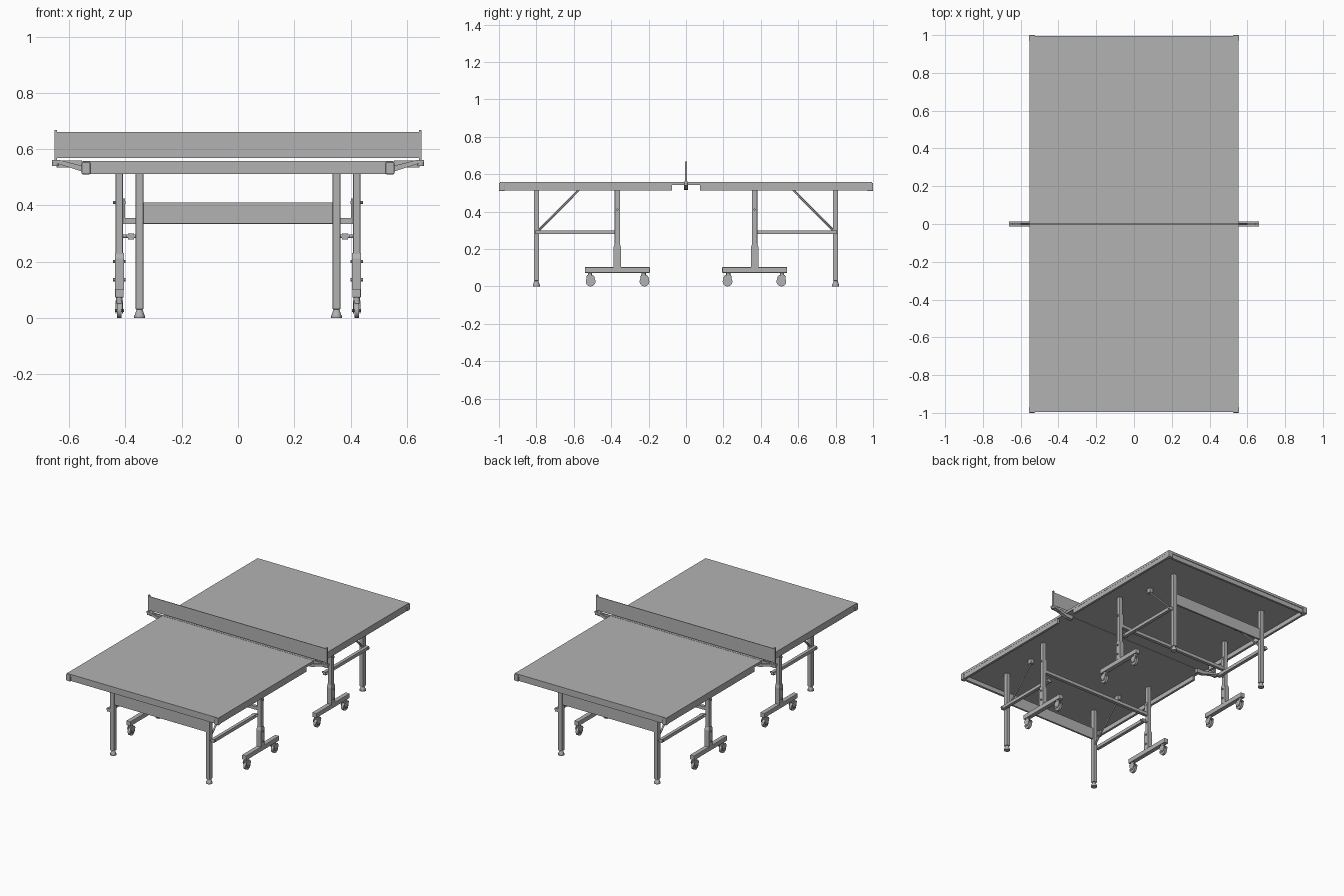
import bpy, bmesh
from math import pi
from mathutils import Vector, Matrix

cube = bpy.data.objects.get("Cube")
if cube:
    bpy.data.objects.remove(cube, do_unlink=True)

grey = bpy.data.materials.new("plain_grey")
grey.use_nodes = True
grey.diffuse_color = (0.45, 0.45, 0.45, 1)
grey.node_tree.nodes["Principled BSDF"].inputs["Base Color"].default_value = grey.diffuse_color


def finish(name, bm, mirror, smooth=False, bevel=0):
    """Turn a bmesh into an object mirrored over the given axes."""
    bmesh.ops.recalc_face_normals(bm, faces=bm.faces)
    mesh = bpy.data.meshes.new(name)
    bm.to_mesh(mesh)
    bm.free()
    mesh.materials.append(grey)
    obj = bpy.data.objects.new(name, mesh)
    bpy.context.collection.objects.link(obj)
    if smooth:
        bpy.ops.object.select_all(action="DESELECT")
        obj.select_set(True)
        bpy.context.view_layer.objects.active = obj
        bpy.ops.object.shade_smooth_by_angle(angle=pi / 5)
    if bevel:
        mod = obj.modifiers.new("bevel", "BEVEL")
        mod.width, mod.segments = bevel, 2
    if mirror:
        mod = obj.modifiers.new("mirror", "MIRROR")
        mod.use_axis = ("x" in mirror, "y" in mirror, False)
        mod.use_mirror_merge = False
    return obj


def box(name, x, y, z, mirror="xy", bevel=0):
    bm = bmesh.new()
    bmesh.ops.create_cube(bm, size=1)
    for v in bm.verts:
        v.co = [lo + (hi - lo) * (c + 0.5) for c, (lo, hi) in zip(v.co, (x, y, z))]
    return finish(name, bm, mirror, bevel=bevel)


def rod(name, start, end, r1, r2=None, sides=16, mirror="xy"):
    a, b = Vector(start), Vector(end)
    turn = (b - a).to_track_quat("Z", "Y").to_matrix().to_4x4()
    bm = bmesh.new()
    bmesh.ops.create_cone(bm, cap_ends=True, segments=sides, radius1=r1,
                          radius2=r1 if r2 is None else r2, depth=(b - a).length,
                          matrix=Matrix.Translation((a + b) / 2) @ turn)
    return finish(name, bm, mirror, smooth=True)


def extrude(name, points, axis, lo, hi, mirror="xy"):
    """Extrude a flat outline along x or y."""
    bm = bmesh.new()
    place = lambda p, t: (t, p[0], p[1]) if axis == "x" else (p[0], t, p[1])
    face = bm.faces.new([bm.verts.new(place(p, lo)) for p in points])
    new = bmesh.ops.extrude_face_region(bm, geom=[face])["geom"]
    shift = Vector(place((0, 0), hi - lo))
    bmesh.ops.translate(bm, vec=shift, verts=[g for g in new if isinstance(g, bmesh.types.BMVert)])
    return finish(name, bm, mirror)


# Playing surface, two halves with a rim below
box("table_top", (-0.553, 0.553), (-0.994, -0.001), (0.541, 0.557), "y")
box("end_rim", (-0.54, 0.54), (-0.99, -0.975), (0.512, 0.541), "y")
box("side_rim", (0.537, 0.552), (-0.99, -0.075), (0.512, 0.541))
box("corner_guard", (0.525, 0.556), (-1.0, -0.97), (0.51, 0.554), bevel=0.004)

# End legs with adjustable feet and a panel between them
box("end_leg", (0.336, 0.364), (-0.814, -0.785), (0.03, 0.541), bevel=0.003)
rod("foot_cone", (0.35, -0.8, 0.008), (0.35, -0.8, 0.032), 0.018, 0.01)
rod("foot_pad", (0.35, -0.8, 0), (0.35, -0.8, 0.009), 0.019)
box("end_panel", (-0.337, 0.337), (-0.806, -0.794), (0.335, 0.41), "y")

# Wheeled legs with a lower sleeve
box("wheel_leg", (0.409, 0.435), (-0.381, -0.352), (0.1, 0.541), bevel=0.003)
extrude("leg_sleeve", [(-0.388, 0.1), (-0.348, 0.1), (-0.348, 0.21), (-0.354, 0.23),
                       (-0.38, 0.23), (-0.388, 0.21)], "x", 0.406, 0.438)
box("caster_beam", (0.407, 0.437), (-0.54, -0.193), (0.072, 0.103), bevel=0.003)
box("cross_bar", (-0.41, 0.41), (-0.377, -0.356), (0.334, 0.355), "y")
box("hinge_plate", (0.402, 0.41), (-0.377, -0.356), (0.334, 0.425))
for height in (0.135, 0.2, 0.41):
    rod("leg_bolt", (0.4, -0.367, height), (0.444, -0.367, height), 0.006, sides=8)

# Casters
for y in (-0.51, -0.222):
    rod("caster_wheel", (0.414, y, 0.026), (0.43, y, 0.026), 0.026, sides=24)
    rod("caster_axle", (0.406, y, 0.026), (0.438, y, 0.026), 0.006, sides=8)
    rod("caster_stem", (0.422, y - 0.004, 0.05), (0.422, y - 0.004, 0.075), 0.011)
    fork = [(y - 0.024, 0.052), (y - 0.01, 0.016), (y + 0.01, 0.016), (y + 0.024, 0.045),
            (y + 0.016, 0.058), (y - 0.014, 0.062)]
    for x in (0.408, 0.432):
        extrude("caster_fork", fork, "x", x, x + 0.004)
    box("caster_hood", (0.408, 0.436), (y - 0.018, y + 0.014), (0.053, 0.06))

# Side rails, pivots and folding braces
box("side_rail", (0.37, 0.391), (-0.808, -0.356), (0.279, 0.3))
for y in (-0.8, -0.367):
    rod("rail_pivot", (0.36, y, 0.29), (0.41 if y > -0.5 else 0.396, y, 0.29), 0.007)
rod("folding_brace", (0.35, -0.79, 0.297), (0.35, -0.568, 0.52), 0.006, sides=10)
box("brace_mount", (0.338, 0.362), (-0.585, -0.555), (0.512, 0.541))

# Net, posts and clamp brackets
box("net", (-0.645, 0.645), (-0.002, 0.002), (0.568, 0.66), "")
box("net_post", (0.643, 0.653), (-0.006, 0.006), (0.55, 0.668), "x")
extrude("net_bracket", [(0.5, 0.515), (0.548, 0.518), (0.635, 0.546), (0.661, 0.552), (0.661, 0.561),
                        (0.635, 0.561), (0.556, 0.541), (0.5, 0.541)], "y", -0.012, 0.012, "x")
box("bracket_flange", (0.554, 0.645), (-0.004, 0.004), (0.535, 0.56), "x")
rod("bracket_knob", (0.65, 0, 0.54), (0.65, 0, 0.552), 0.012, mirror="x")
